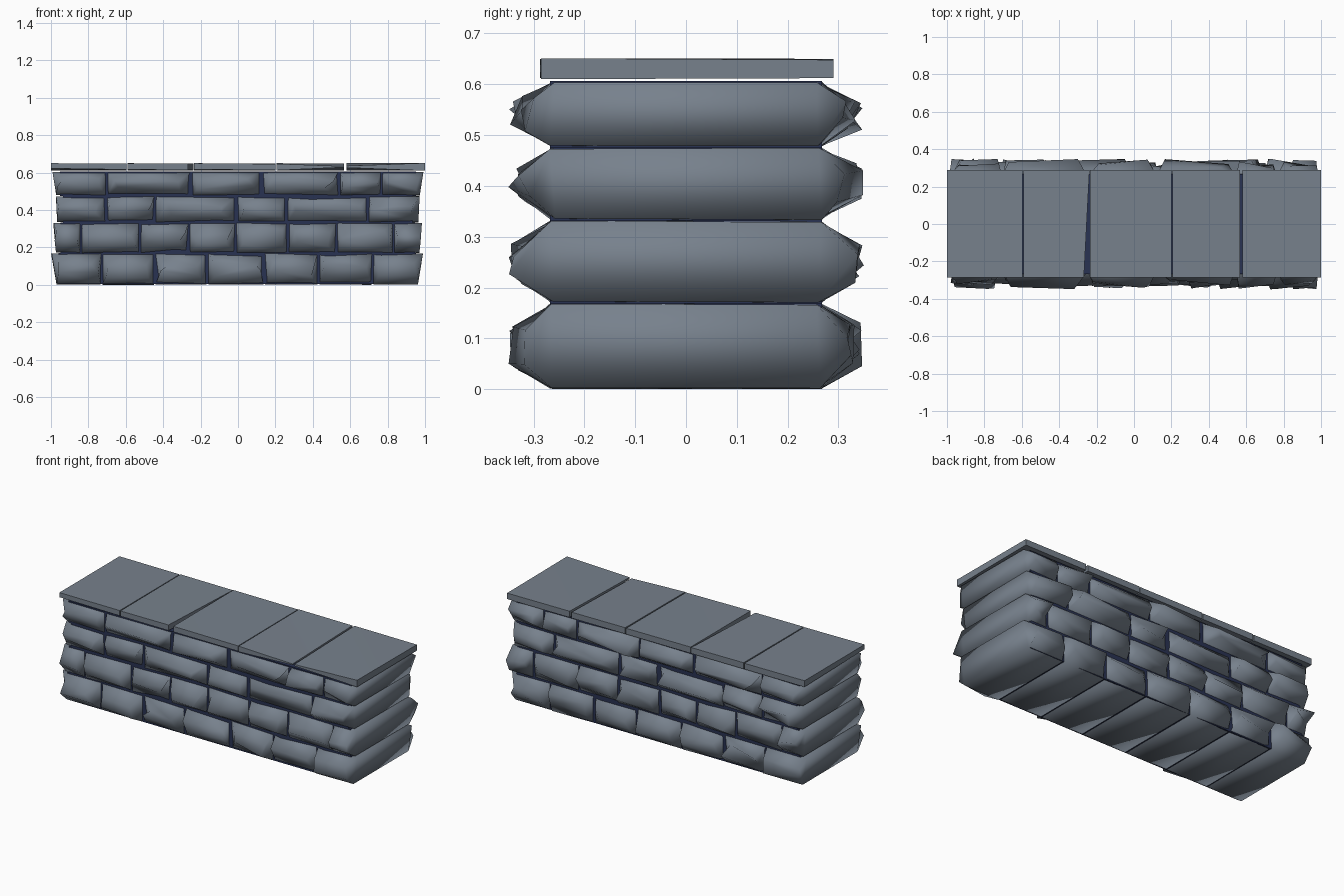
import bpy, bmesh, math, random

if "Cube" in bpy.data.objects:
    bpy.data.objects.remove(bpy.data.objects["Cube"])

random.seed(5)


def material(name, rgb):
    m = bpy.data.materials.new(name)
    m.diffuse_color = (*rgb, 1)
    m.use_nodes = True
    m.node_tree.nodes["Principled BSDF"].inputs["Base Color"].default_value = m.diffuse_color
    return m


STONE = material("slate grey", (0.185, 0.22, 0.265))
JOINT = material("dark navy joint", (0.022, 0.032, 0.085))


def finish(bm, name, mat, angle=None):
    bmesh.ops.recalc_face_normals(bm, faces=bm.faces)
    me = bpy.data.meshes.new(name)
    bm.to_mesh(me)
    bm.free()
    me.materials.append(mat)
    ob = bpy.data.objects.new(name, me)
    bpy.context.collection.objects.link(ob)
    if angle:
        bpy.ops.object.select_all(action='DESELECT')
        ob.select_set(True)
        bpy.context.view_layer.objects.active = ob
        bpy.ops.object.shade_smooth_by_angle(angle=math.radians(angle))
    return ob


def loft(bm, rings):
    """Skin four-point rings in order and close both ends."""
    rows = [[bm.verts.new(p) for p in r] for r in rings]
    for a, b in zip(rows, rows[1:]):
        for i in range(4):
            j = (i + 1) % 4
            bm.faces.new((a[i], a[j], b[j], b[i]))
    bm.faces.new(rows[0])
    bm.faces.new(rows[-1])


def j(a):
    return random.uniform(-a, a)


def stone(name, x0, x1, z0, z1, left_end, right_end, taper):
    """Block through the wall, with a rough pushed-out face on each side."""
    bm = bmesh.new()
    w, h = x1 - x0, z1 - z0
    tl = taper if left_end else .003
    tr = taper if right_end else .003

    def body(y):
        return [(x0 + tl, y + j(.006), z0 + random.uniform(0, .003)),
                (x1 - tr, y + j(.006), z0 + random.uniform(0, .003)),
                (x1 - random.uniform(0, .004), y + j(.006), z1 - random.uniform(0, .004)),
                (x0 + random.uniform(0, .004), y + j(.006), z1 - random.uniform(0, .004))]

    def rough(s):
        out = []
        for fx, fz in ((0, 0), (1, 0), (1, 1), (0, 1)):
            x = x0 + w * (.13 + fx * .74) + j(w * .08)
            z = z0 + h * (.34 + .32 * fz) + j(h * .12)
            out.append((x, s * random.uniform(.29, .35), z))
        return out

    loft(bm, [rough(-1), body(-.262), body(.262), rough(1)])
    bmesh.ops.triangulate(bm, faces=[f for f in bm.faces if all(abs(v.co.y) > .285 for v in f.verts)])
    finish(bm, name, STONE, 180)

    # dark lining that shows only in the joints
    bm = bmesh.new()
    a = x0 + .04 if left_end else x0 - .002
    b = x1 - .04 if right_end else x1 + .002
    c, d = max(z0 - .001, .004), z1 + .001
    loft(bm, [[(a, y, c), (b, y, c), (b, y, d), (a, y, d)] for y in (-.268, .268)])
    finish(bm, name + "_joint", JOINT)


# Courses: bottom, top, inward taper of the wall ends, stone edges along the wall
courses = [
    (.0, .169, .03, [-1, -.73, -.445, -.163, .14, .43, .72, .992]),
    (.170, .332, .015, [-.988, -.84, -.525, -.262, -.012, .267, .528, .832, .985]),
    (.333, .476, .008, [-.975, -.703, -.445, -.005, .258, .695, .972]),
    (.477, .605, .02, [-.992, -.703, -.248, .122, .542, .767, .992]),
]
for n, (z0, z1, taper, xs) in enumerate(courses):
    last = len(xs) - 2
    for i in range(last + 1):
        g0 = 0 if i == 0 else .002
        g1 = 0 if i == last else .002
        stone(f"course_{n + 1}_stone_{i + 1}", xs[i] + g0, xs[i + 1] - g1, z0, z1,
              i == 0, i == last, taper)

# Coping slabs: x range and front-edge heights (bottom, top) at left and right
slabs = [
    (-1, -.596, (.622, .65), (.616, .648)),
    (-.590, -.238, (.616, .648), (.614, .648)),
    (-.234, .2, (.616, .65), (.614, .646)),
    (.206, .566, (.612, .647), (.628, .634)),
    (.58, 1, (.626, .636), (.61, .651)),
]
for n, (x0, x1, l, r) in enumerate(slabs):
    bm = bmesh.new()
    front = [(x0, -.287, l[0]), (x1, -.285, r[0]), (x1, -.285, r[1]), (x0, -.287, l[1])]
    back = [(x0, .29, .612), (x1, .29, .612), (x1, .29, .648), (x0, .29, .65)]
    if n == 1:  # this slab narrows towards the front
        front = [(x - .03 * (x > -.4), y, z) for x, y, z in front]
    loft(bm, [front, back])
    bmesh.ops.triangulate(bm, faces=bm.faces)
    finish(bm, f"coping_slab_{n + 1}", STONE, 30)
